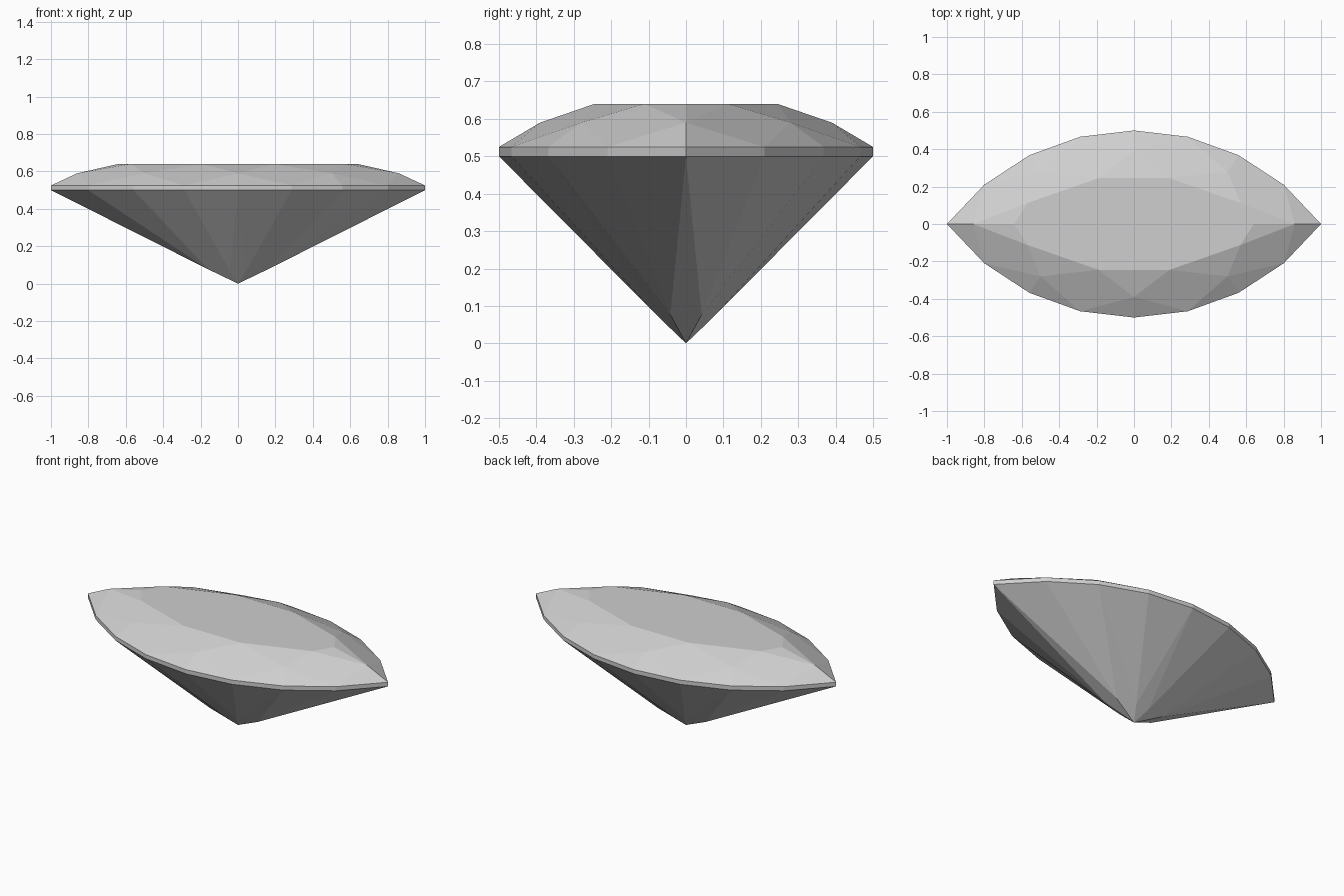
import bpy
import bmesh
import math
from mathutils import Vector

cube = bpy.data.objects.get("Cube")
if cube:
    bpy.data.objects.remove(cube, do_unlink=True)

GIRDLE_LOW, GIRDLE_HIGH, STAR_Z, TABLE_Z = 0.5, 0.525, 0.59, 0.64
CORE = Vector((0, 0, 0.45))

stone = bpy.data.materials.new("grey stone")
stone.use_nodes = True
grey = (0.62, 0.62, 0.62, 1)
stone.diffuse_color = grey
stone.node_tree.nodes["Principled BSDF"].inputs["Base Color"].default_value = grey


def around(quarter, i, z):
    """Point i of 16 round the stone, mirrored from one quarter."""
    i %= 16
    k = min(i % 8, 8 - i % 8)
    x, y = quarter[k]
    return (-x if 4 < i < 12 else x, -y if i > 8 else y, z)


# Pointed oval outline: two circular arcs of four segments per quarter
RADIUS = 1.25
HALF = math.asin(1 / RADIUS)
outline = {}
for k in range(5):
    a = HALF * (1 - k / 4)
    outline[k] = (RADIUS * math.sin(a), RADIUS * math.cos(a) - 0.75)

table_pts = {0: (0.64, 0), 1: (0.57, 0.112), 3: (0.19, 0.245)}
star_pts = {0: (0.86, 0), 2: (0.5, 0.28), 4: (0, 0.39)}
# Points near the tip of the lower cone: scale of the outline and height
lower_pts = {1: (0.2, 0.077), 3: (0.15, 0.067)}


def low(i): return around(outline, i, GIRDLE_LOW)
def high(i): return around(outline, i, GIRDLE_HIGH)
def star(i): return around(star_pts, i, STAR_Z)
def table(i): return around(table_pts, i, TABLE_Z)


def near_tip(i):
    k = min(i % 8, 8 - i % 8)
    s, z = lower_pts[k]
    x, y, _ = low(i)
    return (x * s, y * s, z)


def build(name, facets):
    """Flat-faced shell from facets, all turned outward."""
    bm = bmesh.new()
    for pts in facets:
        face = bm.faces.new([bm.verts.new(p) for p in pts])
        face.normal_update()
        if face.normal.dot(face.calc_center_median() - CORE) < 0:
            face.normal_flip()
    bmesh.ops.remove_doubles(bm, verts=bm.verts, dist=0.0005)
    mesh = bpy.data.meshes.new(name)
    bm.to_mesh(mesh)
    bm.free()
    mesh.materials.append(stone)
    obj = bpy.data.objects.new(name, mesh)
    bpy.context.collection.objects.link(obj)


# Crown: table, kites, star facets and upper girdle triangles
crown = [[table(i) for i in range(16) if i % 2 or i % 8 == 0]]
for i in range(1, 16, 2):
    crown.append([table(i), star(i - 1), high(i), star(i + 1)])
    for e in (i - 1, i + 1):
        crown.append([star(e), high(e), high(i)])
for e in range(0, 16, 2):
    if e % 8 == 0:
        crown.append([table(e - 1), table(e), star(e)])
        crown.append([table(e), table(e + 1), star(e)])
    else:
        crown.append([table(e - 1), table(e + 1), star(e)])
build("crown", crown)

# Girdle: thin upright band
build("girdle", [[low(i), low(i + 1), high(i + 1), high(i)] for i in range(16)])

# Pavilion: long kites meeting at the tip, with triangles between
pavilion = []
for e in range(0, 16, 2):
    pavilion.append([low(e), near_tip(e - 1), (0, 0, 0), near_tip(e + 1)])
    for o in (e - 1, e + 1):
        pavilion.append([low(e), low(o), near_tip(o)])
build("pavilion", pavilion)
